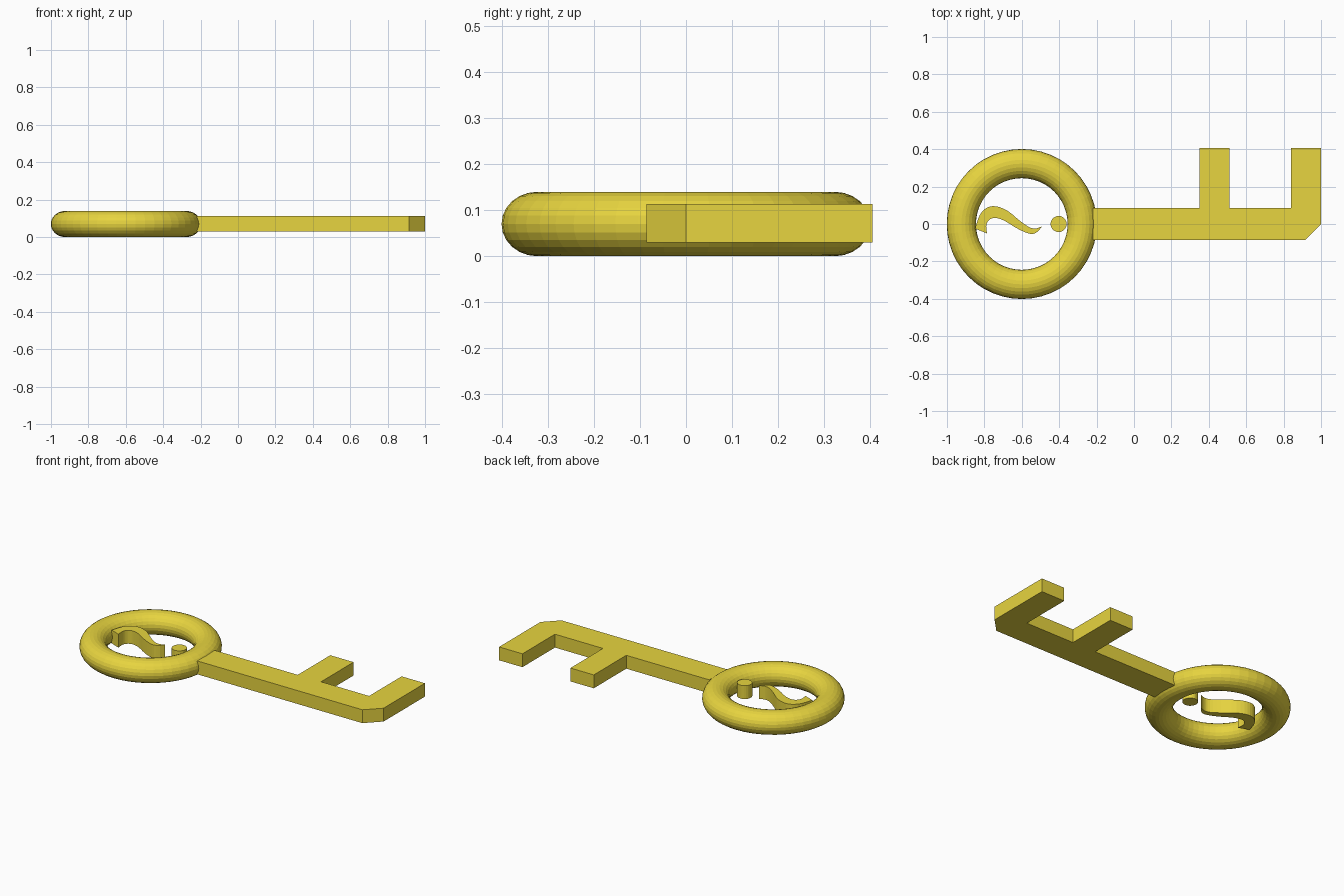
import bpy, bmesh, math
from mathutils import Vector

if "Cube" in bpy.data.objects:
    bpy.data.objects.remove(bpy.data.objects["Cube"])

gold = bpy.data.materials.new("gold")
gold.diffuse_color = (0.80, 0.66, 0.05, 1)
gold.use_nodes = True
gold.node_tree.nodes["Principled BSDF"].inputs["Base Color"].default_value = gold.diffuse_color
Z0, Z1 = 0.03, 0.113


def make_object(name, bm):
    bmesh.ops.recalc_face_normals(bm, faces=bm.faces)
    mesh = bpy.data.meshes.new(name)
    bm.to_mesh(mesh)
    bm.free()
    mesh.materials.append(gold)
    obj = bpy.data.objects.new(name, mesh)
    bpy.context.collection.objects.link(obj)
    return obj


def plate(name, outline):
    """Flat outline extruded to the thickness of the key blade."""
    bm = bmesh.new()
    face = bm.faces.new([bm.verts.new((x, y, Z0)) for x, y in outline])
    ext = bmesh.ops.extrude_face_region(bm, geom=[face], use_keep_orig=True)
    verts = [g for g in ext["geom"] if isinstance(g, bmesh.types.BMVert)]
    bmesh.ops.translate(bm, verts=verts, vec=(0, 0, Z1 - Z0))
    return make_object(name, bm)


def smooth_path(points, steps=3):
    """Catmull-Rom curve through the points."""
    p = [Vector(q) for q in points]
    p = [p[0]] + p + [p[-1]]
    out = []
    for a, b, c, d in zip(p, p[1:], p[2:], p[3:]):
        for i in range(steps):
            t = i / steps
            out.append(0.5 * (2 * b + (c - a) * t + (2 * a - 5 * b + 4 * c - d) * t * t
                              + (3 * b - a - 3 * c + d) * t ** 3))
    return out + [p[-1]]


# Bow: ring with a slightly flattened round section
bpy.ops.mesh.primitive_torus_add(location=(-0.6, 0, 0.07), major_segments=48,
                                 minor_segments=24, major_radius=0.323, minor_radius=0.078)
bow = bpy.context.object
bow.name = bow.data.name = "bow_ring"
bow.scale.z = 0.07 / 0.078
bow.data.materials.append(gold)

# Blade: shaft with two teeth and a chamfered tip
plate("shaft_and_teeth", [
    (-0.22, -0.086), (0.915, -0.086), (1, 0), (1, 0.405), (0.84, 0.405), (0.84, 0.086),
    (0.51, 0.086), (0.51, 0.405), (0.35, 0.405), (0.35, 0.086), (-0.22, 0.086)])

# Ornament inside the bow: wavy curl and round stud
upper = smooth_path([(-0.85, -0.025), (-0.825, 0.047), (-0.785, 0.088), (-0.735, 0.094),
                     (-0.675, 0.07), (-0.61, 0.017), (-0.56, -0.017), (-0.525, -0.024),
                     (-0.492, -0.012)])
lower = smooth_path([(-0.51, -0.037), (-0.54, -0.053), (-0.58, -0.045), (-0.635, -0.018),
                     (-0.69, 0.016), (-0.735, 0.032), (-0.765, 0.028), (-0.784, 0.01),
                     (-0.79, -0.015), (-0.786, -0.05)])
plate("bow_curl", upper + lower)
plate("bow_stud", [(-0.403 + 0.043 * math.cos(a), 0.043 * math.sin(a))
                   for a in (math.tau * i / 24 for i in range(24))])
